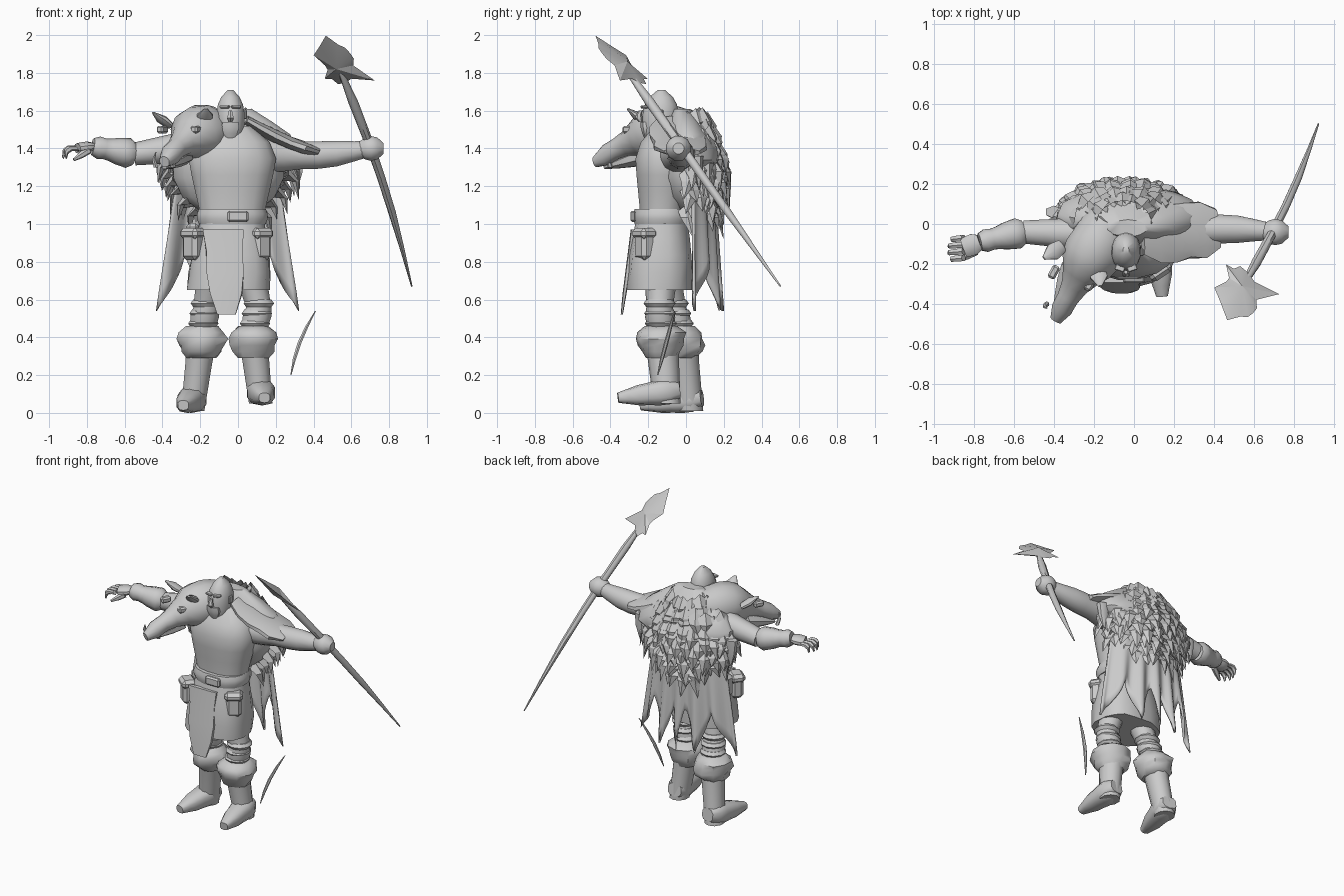
import bpy, bmesh, math, random
from mathutils import Vector, Matrix

random.seed(4)
if "Cube" in bpy.data.objects:
    bpy.data.objects.remove(bpy.data.objects["Cube"])

shade = (0.6, 0.6, 0.6, 1)
grey = bpy.data.materials.new("plain_grey")
grey.use_nodes = True
grey.diffuse_color = shade
grey.node_tree.nodes["Principled BSDF"].inputs["Base Color"].default_value = shade
NONE, DOWN = Vector(), Vector((0, 0, -1))


def finish(name, bm, angle=45):
    bmesh.ops.recalc_face_normals(bm, faces=bm.faces)
    mesh = bpy.data.meshes.new(name)
    bm.to_mesh(mesh)
    bm.free()
    mesh.materials.append(grey)
    ob = bpy.data.objects.new(name, mesh)
    bpy.context.collection.objects.link(ob)
    bpy.ops.object.select_all(action="DESELECT")
    ob.select_set(True)
    bpy.context.view_layer.objects.active = ob
    bpy.ops.object.shade_smooth_by_angle(angle=math.radians(angle))
    return ob


def sweep(name, start, end, widths, flat=1.0, bow=NONE, sides=10, jag=0.0, square=1.0):
    """Skin evenly spaced rings from start to end; bow bends the path sideways."""
    start, end = Vector(start), Vector(end)
    along = (end - start).normalized()
    across, deep = Vector((1, 0, 0)), Vector((0, 1, 0))
    if abs(along.z) < 0.85:
        across = along.cross(DOWN).normalized()
        deep = along.cross(across)
    bm = bmesh.new()
    rings = []
    for i, width in enumerate(widths):
        f = i / (len(widths) - 1)
        centre = start.lerp(end, f) + Vector(bow) * math.sin(math.pi * f)
        ring = []
        for k in range(sides):
            turn = math.tau * (k + 0.5) / sides
            c, s = (math.copysign(abs(v) ** square, v) for v in (math.cos(turn), math.sin(turn)))
            reach = width * (1 + random.uniform(-jag, jag))
            ring.append(bm.verts.new(centre + (across * c + deep * s * flat) * reach))
        rings.append(ring)
    for low, high in zip(rings, rings[1:]):
        for k in range(sides):
            bm.faces.new((low[k - 1], low[k], high[k], high[k - 1]))
    bm.faces.new(rings[0])
    bm.faces.new(rings[-1])
    return finish(name, bm)


def block(name, centre, size, turn=0.0, bevel=0.01):
    bm = bmesh.new()
    bmesh.ops.create_cube(bm, size=1)
    place = Matrix.Translation(centre) @ Matrix.Rotation(turn, 4, "Z") @ Matrix.Diagonal((*size, 1))
    bmesh.ops.transform(bm, verts=bm.verts, matrix=place)
    bmesh.ops.bevel(bm, geom=bm.edges[:], offset=bevel, segments=1, affect="EDGES")
    return finish(name, bm, angle=30)


# Torso, belt and skirt
middle = -0.03
sweep("torso", start=(middle, -.13, 1), end=(middle, -.1, 1.52), flat=.68, sides=16, square=.85,
      widths=[.17, .18, .2, .22, .235, .2, .1])
sweep("belt", start=(middle, -.13, 1), end=(middle, -.13, 1.08), flat=.8, sides=16, square=.85,
      widths=[.18, .19, .19, .18])
block("belt_buckle", centre=(0, -.28, 1.04), size=(.11, .03, .06))
sweep("skirt", start=(-.05, -.14, .65), end=(middle, -.13, 1.02), flat=.8, sides=16, jag=.03, square=.8,
      widths=[.22, .22, .21, .19, .17])
sweep("front_apron", start=(-.06, -.34, .52), end=(-.08, -.28, .97), flat=.12, sides=8, square=.5, jag=.05,
      widths=[.05, .09, .1, .1, .11])
for x, turn in ((-.24, -.7), (.12, .6)):
    block("belt_pouch", centre=(x, -.22, .88), size=(.1, .08, .14), turn=turn, bevel=.02)
    block("pouch_flap", centre=(x, -.22, .95), size=(.12, .1, .06), turn=turn, bevel=.02)
block("hip_bag", centre=(-.24, -.08, .93), size=(.07, .14, .15), bevel=.02)

# Legs, knee wraps, boot cuffs and boots
legs = {
    "right": ((-.13, -.12, .75), (-.17, -.07, .56), (-.19, -.03, .4), (-.24, .02, .08), (-.05, -.26, -.04)),
    "left": ((.06, -.13, .75), (.11, -.14, .56), (.08, -.13, .4), (.12, -.1, .12), (.02, -.26, -.04)),
}
for side, joints in legs.items():
    hip, knee, shin, ankle, stride = map(Vector, joints)
    sweep(side + "_thigh", start=knee, end=hip, widths=[.07, .08, .1])
    sweep(side + "_shin", start=shin, end=knee, widths=[.07, .07, .08, .07])
    for step in range(3):
        wrap = knee.lerp(shin, step / 3)
        sweep(side + "_knee_wrap", start=wrap, end=wrap - DOWN * .04, widths=[.07, .085, .07])
    sweep(side + "_boot_cuff", start=shin + DOWN * .11, end=shin - DOWN * .06, jag=.12,
          widths=[.08, .11, .12, .13, .12, .08])
    sweep(side + "_boot_shaft", start=ankle + DOWN * .07, end=shin, flat=1.1, widths=[.065, .07, .075, .085])
    sweep(side + "_boot_foot", start=ankle - stride * .25 + DOWN * .01, end=ankle + stride,
          flat=.9, square=.75, widths=[.05, .075, .075, .066, .06, .045, .03])

# Head with brow, nose, ears and beard
face = Vector((-.04, -.24, 1.6))
sweep("head", start=(face.x, -.14, 1.44), end=(face.x, -.13, 1.71), flat=1.25, sides=14,
      widths=[.055, .07, .075, .077, .075, .068, .05, .015])
sweep("nose", start=face + DOWN * .06, end=face, bow=(0, -.01, 0), sides=6, widths=[.01, .02, .015, .01])
for s in (-1, 1):
    block("brow", centre=face + Vector((s * .03, .02, .02)), size=(.05, .03, .015), turn=s * .3, bevel=.004)
    block("ear", centre=face + Vector((s * .08, .1, -.02)), size=(.015, .04, .05), bevel=.005)
sweep("beard", start=face + Vector((0, .03, -.15)), end=face + Vector((0, .02, -.06)), flat=.5, sides=8,
      widths=[.02, .04, .05, .045])

# Right arm with bracer and open hand
elbow, wrist = Vector((-.55, -.04, 1.37)), Vector((-.77, -.09, 1.41))
palm = wrist + Vector((-.08, -.03, -.01))
sweep("right_arm", start=(-.2, -.05, 1.42), end=elbow, widths=[.09, .08, .07, .06])
sweep("right_bracer", start=elbow, end=wrist, widths=[.06, .08, .075, .07, .06, .055, .06, .045])
sweep("right_palm", start=wrist, end=palm, flat=.55, widths=[.04, .055, .055, .05])
for k in range(4):
    root = palm + Vector((0, .05 - k * .033, 0))
    curl = Vector((-.06 - .02 * math.sin(k), -.01, -.05))
    sweep("right_finger", start=root, end=root + curl, bow=(-.02, 0, .02), sides=6, widths=[.018, .017, .015, .006])
thumb = wrist + Vector((-.02, -.05, -.02))
sweep("right_thumb", start=thumb, end=thumb + Vector((-.08, -.04, -.05)), sides=6, widths=[.02, .018, .008])

# Left arm gripping the pole
grip = Vector((.71, -.04, 1.4))
sweep("left_arm", start=(.14, -.05, 1.37), end=grip, bow=(0, .02, -.02), sides=12,
      widths=[.1, .09, .075, .075, .07, .055, .04])
sweep("left_fist", start=grip - Vector((.07, 0, 0)), end=grip + Vector((.06, 0, 0)), sides=12,
      widths=[.035, .06, .068, .06, .03])

# Pole and spiked flat blade
hub = Vector((.53, -.33, 1.84))
sweep("pole", start=(.92, .5, .67), end=hub, bow=(.03, 0, 0), sides=8,
      widths=[.004, .012, .02, .022, .024, .026, .012])
spikes = [.08, .09, .09, .1, .11, .17, .14, .14, .07, .06, .1, .08, .1, .1, .1, .21]
bm = bmesh.new()
rim = []
for k, reach in enumerate(spikes):
    turn = math.tau * k / len(spikes)
    x, z = reach * math.cos(turn), reach * math.sin(turn)
    rim.append(bm.verts.new(hub + Vector((x, -.6 * x - 1.2 * z, z))))
for s in (-1, 1):
    peak = bm.verts.new(hub + Vector((.01, .02, .02)) * s)
    for k in range(len(rim)):
        bm.faces.new((rim[k - 1], rim[k], peak))
finish("blade", bm, angle=20)

# Loose tusk beside the left shin
sweep("loose_tusk", start=(.41, -.06, .54), end=(.28, -.15, .2), bow=(-.02, 0, 0), sides=6,
      widths=[.003, .01, .012, .01, .003])

# Beast head draped over the right shoulder
snout = Vector((-.39, -.48, 1.33))
sweep("beast_head", start=(-.11, .03, 1.49), end=snout, bow=(0, 0, .05), sides=12, jag=.04,
      widths=[.12, .14, .15, .15, .14, .1, .07, .055, .055, .03])
sweep("beast_jaw", start=(-.3, -.22, 1.36), end=(-.39, -.43, 1.3), flat=.7, sides=8, widths=[.07, .06, .04, .015])
sweep("beast_inner_ear", start=(-.18, -.22, 1.54), end=(-.17, -.31, 1.61), flat=.5, widths=[.035, .045, .01])
sweep("beast_outer_ear", start=(-.36, -.11, 1.52), end=(-.45, -.17, 1.59), flat=.5, widths=[.035, .045, .01])
for s in (-1, 1):
    root = snout + Vector((s * .045, .08, -.03))
    sweep("beast_tusk", start=root, end=root + Vector((0, -.02, .08)), bow=(s * .01, 0, 0), sides=6,
          widths=[.014, .011, .003])
    block("beast_brow", centre=(-.31 + s * .09, -.27 - s * .03, 1.5), size=(.04, .07, .04), turn=-.5)

# Hide over the shoulders with hanging locks
sweep("shoulder_hide", start=(middle, .06, 1.27), end=(middle, -.02, 1.61), flat=.42, sides=18, jag=.06,
      widths=[.26, .35, .36, .3, .21, .1])
sweep("left_shoulder_flap", start=(.04, -.06, 1.55), end=(.42, -.02, 1.38), flat=.25, bow=(0, 0, -.02), jag=.1,
      widths=[.1, .14, .16, .15, .14, .1])
for x in (-.4, .31):
    sweep("hanging_lock", start=(x, .07, 1.18), end=(x, .06, 1.36), flat=.7, sides=6, widths=[.004, .035, .045])
sweep("fur_lining", start=(-.05, .02, 1.04), end=(-.05, 0, 1.45), flat=.55, sides=14,
      widths=[.12, .25, .3, .3, .27])

# Layered fur tufts down the back
bm = bmesh.new()
rows = 11
for row in range(rows):
    rise = row / rows
    wide = .17 - .1 * rise + .2 * math.sin(math.pi * rise)
    deep = .14 - .05 * rise + .07 * math.sin(math.pi * rise)
    count = 5 + int(wide * 26)
    for k in range(count):
        turn = math.pi * (k + .5 * (row % 2) + random.uniform(.1, .4)) / count
        out = Vector((math.cos(turn), math.sin(turn), 0))
        side = out.cross(DOWN)
        size = random.uniform(.8, 1.4) - .4 * rise
        root = Vector((wide * out.x - .05, deep * out.y, 1.08 + .53 * rise + random.uniform(-.02, .02)))
        base = [bm.verts.new(root + v) for v in (side * .05, DOWN * -.04, side * -.05, DOWN * .03 - out * .03)]
        bulge = root + out * .035 * size + DOWN * .035
        ring = [bm.verts.new(bulge + v) for v in (side * .04, out * .02, side * -.04, out * -.02)]
        lean = side * random.uniform(-.03, .03)
        tip = bm.verts.new(root + (out * .05 + DOWN * .12) * size + lean)
        for j in range(4):
            bm.faces.new((base[j - 1], base[j], ring[j], ring[j - 1]))
            bm.faces.new((ring[j - 1], ring[j], tip))
finish("back_fur", bm, angle=20)

# Tattered cape with five pointed tails
bm = bmesh.new()
cols, rows, top = 48, 8, 1.28
grid = []
for i in range(cols + 1):
    u = i / cols * 2 - 1
    phase = abs(u) ** .7 * 2 % 1
    notch = min(phase, 1 - phase)
    column = []
    for j in range(rows + 1):
        drop = (top - .54 - .6 * notch) * j / rows
        x = u * (.27 + .14 * drop) - .055
        y = .15 - .11 * u * u + .04 * drop * math.cos(17 * u) + .03 * drop
        column.append(bm.verts.new((x, y, top - drop)))
    grid.append(column)
for near, far in zip(grid, grid[1:]):
    for j in range(rows):
        bm.faces.new((near[j], far[j], far[j + 1], near[j + 1]))
cape = finish("cape", bm, angle=40)
cape.modifiers.new("thick", "SOLIDIFY").thickness = .015
